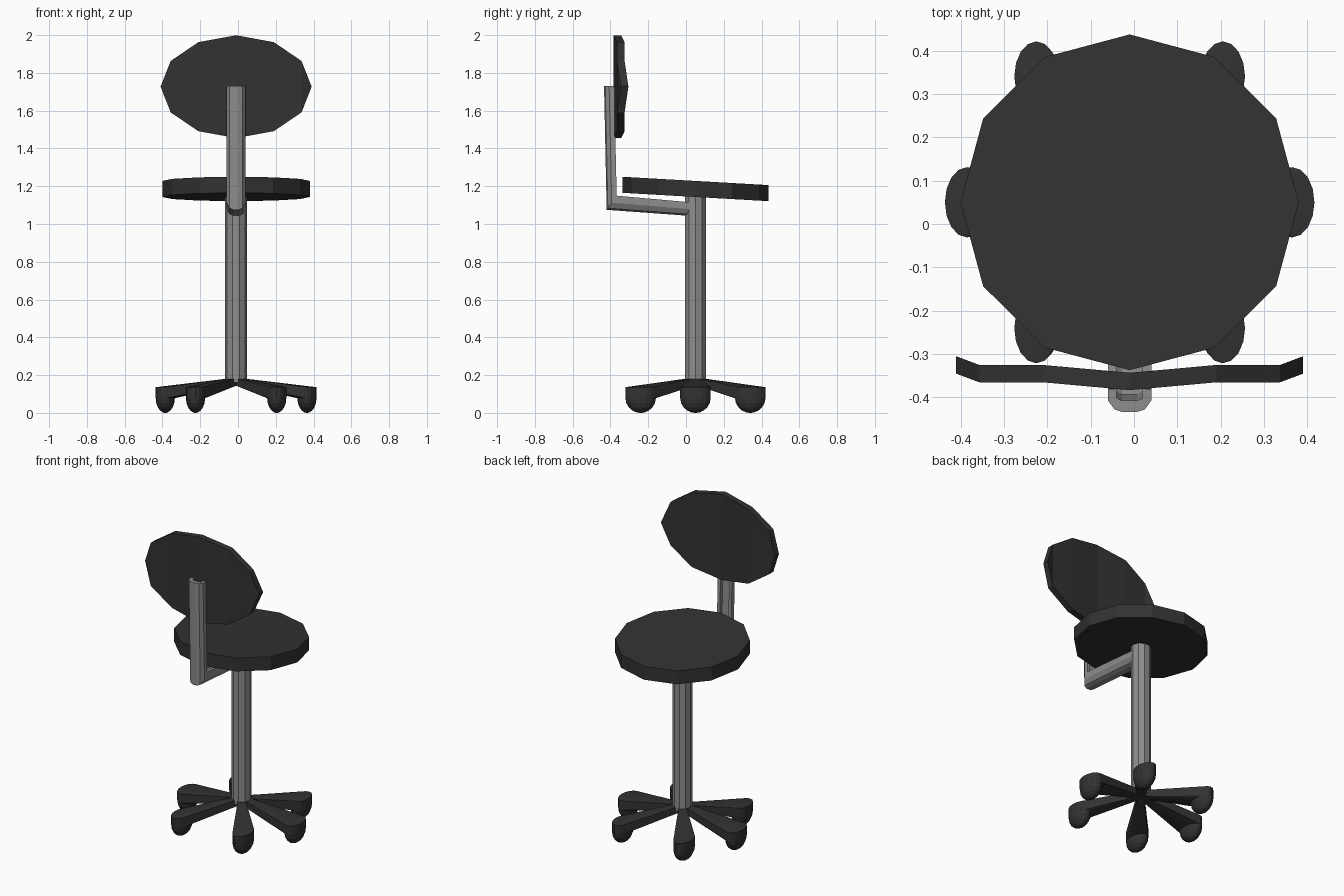
import bpy, bmesh
from math import sin, cos, pi, radians

if "Cube" in bpy.data.objects:
    bpy.data.objects.remove(bpy.data.objects["Cube"])

CX, CY = -0.01, 0.05  # axis of the column


def material(name, v):
    m = bpy.data.materials.new(name)
    m.diffuse_color = (v, v, v, 1)
    m.use_nodes = True
    m.node_tree.nodes["Principled BSDF"].inputs["Base Color"].default_value = m.diffuse_color
    return m


DARK = material("dark_plastic", 0.032)
METAL = material("grey_metal", 0.27)


def finish(name, bm, mat):
    bmesh.ops.recalc_face_normals(bm, faces=bm.faces)
    me = bpy.data.meshes.new(name)
    bm.to_mesh(me)
    bm.free()
    me.materials.append(mat)
    ob = bpy.data.objects.new(name, me)
    bpy.context.collection.objects.link(ob)
    return ob


def loft(name, rings, mat):
    """Skin closed rings of equal length and cap both ends."""
    bm = bmesh.new()
    vs = [[bm.verts.new(p) for p in r] for r in rings]
    n = len(vs[0])
    for a, b in zip(vs, vs[1:]):
        for i in range(n):
            j = (i + 1) % n
            bm.faces.new((a[i], a[j], b[j], b[i]))
    bm.faces.new(vs[0])
    bm.faces.new(vs[-1])
    return finish(name, bm, mat)


def ellipse(cx, cy, rx, ry, z, n):
    return [(cx + rx * cos(2 * pi * i / n), cy + ry * sin(2 * pi * i / n), z)
            for i in range(n)]


# Seat: twelve-sided disc, tilted down along +y
def seat_ring(z):
    return [(x, y, z - 0.057 * (y - CY))
            for x, y, _ in ellipse(CX, CY, 0.39, 0.387, 0, 12)]


loft("seat", [seat_ring(1.143), seat_ring(1.228)], DARK)

# Column
loft("column", [ellipse(CX, CY, 0.058, 0.058, z, 10) for z in (0.16, 1.15)], METAL)

# Back support: rounded channel swept along an L; each station is (outer, inner) in y, z
profile = [(-0.05, 1), (-0.05, 0.5), (-0.035, 0.12), (-0.015, 0), (0.015, 0),
           (0.035, 0.12), (0.05, 0.5), (0.05, 1), (0.03, 1), (0.03, 0.6),
           (0.018, 0.5), (-0.018, 0.5), (-0.03, 0.6), (-0.03, 1)]
stations = [((-0.434, 1.73), (-0.38, 1.73)),
            ((-0.42, 1.075), (-0.367, 1.15)),
            ((0.02, 1.043), (0.02, 1.115))]
loft("back_support",
     [[(CX + u, o[0] + v * (i[0] - o[0]), o[1] + v * (i[1] - o[1])) for u, v in profile]
      for o, i in stations], METAL)

# Backrest: twelve-sided oval bent in vertical strips
bend = [-0.343, -0.325, -0.325, -0.305]
bm = bmesh.new()
layers = []
for off in (0, -0.04):
    ring = []
    for k in range(12):
        a = radians(30 * k)
        step = min(k % 6, 6 - k % 6)
        ring.append(bm.verts.new((CX + 0.4 * sin(a), bend[step] + off,
                                  1.727 + 0.272 * cos(a))))
    layers.append(ring)
    # strips join each upper vertex with the one straight below it
    for s in (1, -1):
        for k in range(3):
            ids = [s * k % 12, s * (k + 1) % 12, s * (5 - k) % 12, s * (6 - k) % 12]
            bm.faces.new([ring[i] for i in dict.fromkeys(ids)])
for k in range(12):
    j = (k + 1) % 12
    bm.faces.new((layers[0][k], layers[0][j], layers[1][j], layers[1][k]))
finish("backrest", bm, DARK)

# Base: six tapered arms, each ending over a domed caster
for n in range(6):
    a = radians(60 * n)
    r = 0.375 if n % 3 == 0 else 0.335
    dx = cos(a) * 0.375 if n % 3 == 0 else cos(a) * 0.43
    px, py = CX + dx, CY + sin(a) * r
    bm = bmesh.new()
    pts = ellipse(px, py, 0.051, 0.081, 0.136, 16) + ellipse(px, py, 0.051, 0.081, 0.078, 16)
    for w in (-0.018, 0.018):
        for z in (0.15, 0.187):
            pts.append((CX - sin(a) * w, CY + cos(a) * w, z))
    for p in pts:
        bm.verts.new(p)
    res = bmesh.ops.convex_hull(bm, input=bm.verts)
    junk = [g for g in res["geom_interior"] if isinstance(g, bmesh.types.BMVert)]
    bmesh.ops.delete(bm, geom=junk, context='VERTS')
    finish(f"base_arm_{n + 1}", bm, DARK)
    dome = [ellipse(px, py, 0.051 * cos(t), 0.081 * cos(t), 0.08 - 0.08 * sin(t), 16)
            for t in (radians(d) for d in (0, 20, 40, 58, 74, 86))]
    dome.insert(0, ellipse(px, py, 0.051, 0.081, 0.134, 16))
    loft(f"caster_{n + 1}", dome, DARK)
